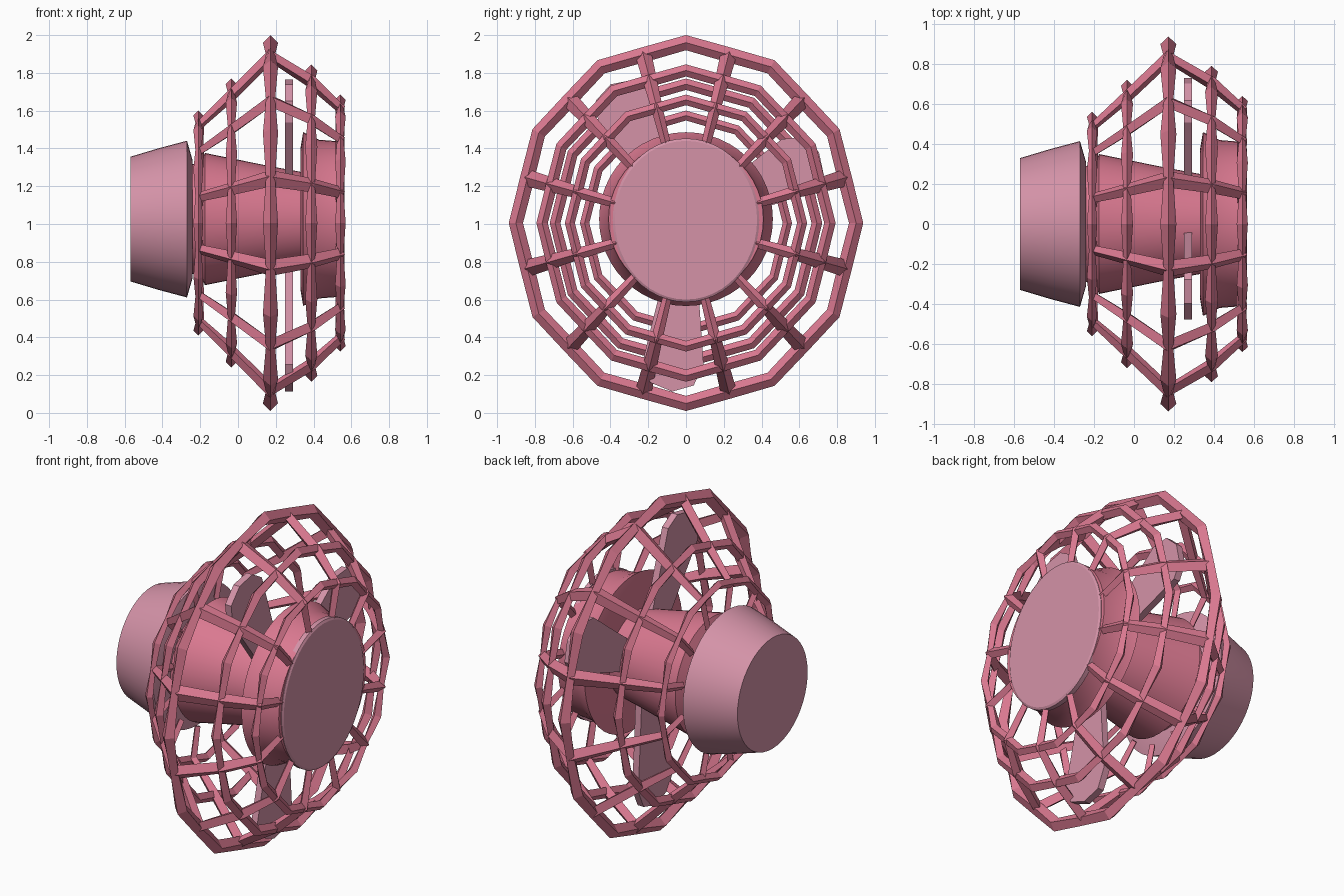
import bpy, bmesh, math
from mathutils import Vector

if "Cube" in bpy.data.objects:
    bpy.data.objects.remove(bpy.data.objects["Cube"])

def material(name, rgb):
    m = bpy.data.materials.new(name)
    m.diffuse_color = (*rgb, 1)
    m.use_nodes = True
    m.node_tree.nodes["Principled BSDF"].inputs["Base Color"].default_value = m.diffuse_color
    return m

PINK = material("deep pink", (0.70, 0.19, 0.28))
PALE = material("dusty pale pink", (0.66, 0.29, 0.39))
CAGE_Z, AXIS_Z = 1.005, 1.026   # centre heights of cage and of motor
SQUASH = 0.943                  # cage is a little narrower in y

def finish(name, bm, mat, smooth=False):
    bmesh.ops.recalc_face_normals(bm, faces=bm.faces)
    me = bpy.data.meshes.new(name)
    bm.to_mesh(me)
    bm.free()
    me.materials.append(mat)
    ob = bpy.data.objects.new(name, me)
    bpy.context.collection.objects.link(ob)
    if smooth:
        bpy.ops.object.select_all(action='DESELECT')
        ob.select_set(True)
        bpy.context.view_layer.objects.active = ob
        bpy.ops.object.shade_smooth_by_angle(angle=math.radians(25))
    return ob

def skin(bm, loops, closed):
    """Join four-cornered sections into a bar."""
    vs = [[bm.verts.new(p) for p in lp] for lp in loops]
    n, k = len(vs), len(vs[0])
    for i in range(n if closed else n - 1):
        a, b = vs[i], vs[(i + 1) % n]
        for j in range(k):
            bm.faces.new((a[j], a[(j + 1) % k], b[(j + 1) % k], b[j]))
    if not closed:
        bm.faces.new(vs[0])
        bm.faces.new(vs[-1])

def lathe(name, profile, mat, cz=AXIS_Z, sy=1.0, sz=1.0, seg=48):
    """Turn an (x, radius) profile about the x axis and cap both ends."""
    bm = bmesh.new()
    ring = [2 * math.pi * i / seg for i in range(seg)]
    skin(bm, [[(x, r * sy * math.sin(a), cz + r * sz * math.cos(a)) for a in ring]
              for x, r in profile], False)
    return finish(name, bm, mat, True)

def cage_point(x, r, a):
    return Vector((x, r * math.sin(a) * SQUASH, CAGE_Z + r * math.cos(a)))

# Cage rings: twelve sides, swelling at each corner
for i, (x, tip, h) in enumerate([(-0.21, 0.595, 0.026), (-0.035, 0.765, 0.03), (0.172, 0.995, 0.04),
                                 (0.388, 0.84, 0.032), (0.542, 0.68, 0.028)]):
    bm, loops = bmesh.new(), []
    for k in range(24):
        a = k * math.pi / 12
        corner = k % 2 == 0
        r = (tip - h) * (1 if corner else math.cos(math.pi / 12))
        w = h if corner else h * 0.6
        loops.append([cage_point(x, r + h, a), cage_point(x + w, r, a),
                      cage_point(x, r - h, a), cage_point(x - w, r, a)])
    skin(bm, loops, True)
    finish(f"cage_ring_{i + 1}", bm, PINK)

# Cage ribs: bent bars between the ring corners
PATH = [(-0.205, 0.36, 0.022), (-0.2, 0.54, 0.027), (-0.035, 0.70, 0.035), (0.172, 0.915, 0.045),
        (0.388, 0.775, 0.039), (0.54, 0.63, 0.032), (0.54, 0.40, 0.025)]
for k in range(12):
    a = math.radians(15 + 30 * k)
    tang = Vector((0, math.cos(a) * SQUASH, -math.sin(a)))
    bm, loops = bmesh.new(), []
    for i, (x, r, w) in enumerate(PATH):
        p, q = PATH[max(i - 1, 0)], PATH[min(i + 1, len(PATH) - 1)]
        d = Vector((q[0] - p[0], q[1] - p[1])).normalized()
        nx, nr = -d.y * w * 0.85, d.x * w * 0.85
        c = cage_point(x, r, a)
        loops.append([c + tang * w, cage_point(x + nx, r + nr, a),
                      c - tang * w, cage_point(x - nx, r - nr, a)])
    skin(bm, loops, False)
    finish(f"cage_rib_{k + 1}", bm, PINK)

# Motor housing, shaft body and front hub
lathe("motor_housing", [(-0.57, 0.33), (-0.42, 0.375), (-0.27, 0.415), (-0.24, 0.31)], PALE)
lathe("motor_body", [(-0.25, 0.29), (-0.20, 0.295), (-0.175, 0.35), (0.17, 0.28), (0.36, 0.245)], PINK)
lathe("front_hub", [(0.33, 0.37), (0.345, 0.46), (0.43, 0.42), (0.555, 0.41)], PINK)
lathe("front_plate", [(0.53, 1), (0.558, 1), (0.565, 0.97)], PALE, 1.02, 0.388, 0.433)

# Three flat fan blades (angle clockwise from top, tip radius)
SHAPE = [(0.15, -0.07), (0.5, -0.12), (0.82, -0.17), (0.95, -0.13), (1.0, -0.02),
         (0.96, 0.1), (0.86, 0.155), (0.5, 0.11), (0.15, 0.07)]
for i, (deg, length) in enumerate([(333, 0.84), (63, 0.80), (186, 0.89)]):
    a = math.radians(deg)
    bm = bmesh.new()
    skin(bm, [[(x, u * length * math.sin(a) + t * math.cos(a),
                1.0 + u * length * math.cos(a) - t * math.sin(a)) for u, t in SHAPE]
              for x in (0.25, 0.29)], False)
    finish(f"fan_blade_{i + 1}", bm, PALE, True)
